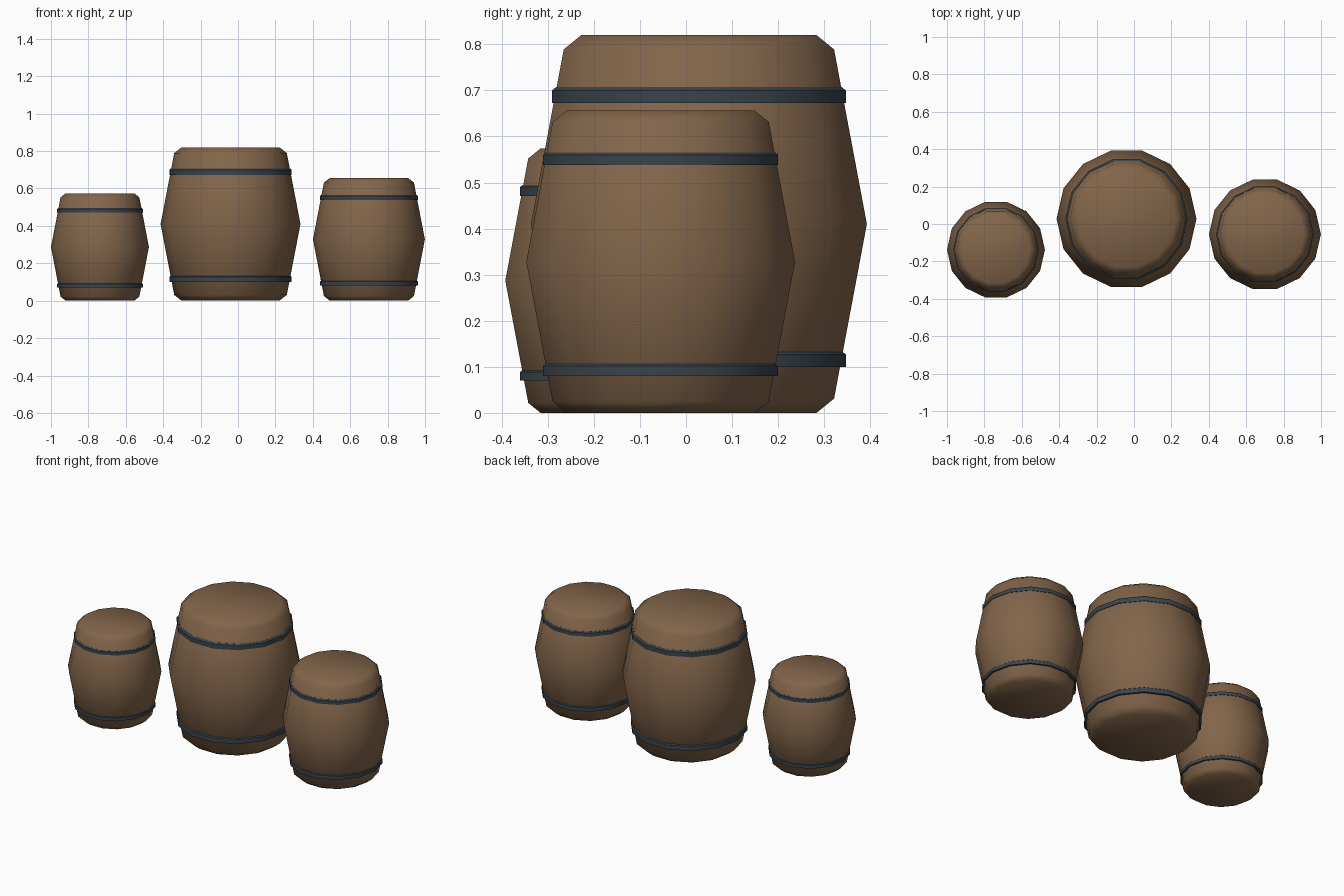
import bpy, bmesh
from math import cos, sin, tau, radians

SIDES = 14

cube = bpy.data.objects.get("Cube")
if cube:
    bpy.data.objects.remove(cube, do_unlink=True)


def material(name, rgb):
    mat = bpy.data.materials.new(name)
    mat.use_nodes = True
    mat.diffuse_color = (*rgb, 1)
    bsdf = next(n for n in mat.node_tree.nodes if n.type == 'BSDF_PRINCIPLED')
    bsdf.inputs["Base Color"].default_value = (*rgb, 1)
    return mat


wood = material("brown wood", (0.225, 0.130, 0.068))
iron = material("dark iron", (0.042, 0.058, 0.073))


def lathe(name, profile, mat, location, scale, closed=False):
    """Spin a (radius, height) profile; cap its ends, or join them if closed."""
    bm = bmesh.new()
    rings = [[bm.verts.new((r * cos(tau * i / SIDES), r * sin(tau * i / SIDES), z))
              for i in range(SIDES)] for r, z in profile]
    pairs = list(zip(rings, rings[1:]))
    if closed:
        pairs.append((rings[-1], rings[0]))
    else:
        bm.faces.new(rings[0])
        bm.faces.new(rings[-1])
    for low, high in pairs:
        for i in range(SIDES):
            j = (i + 1) % SIDES
            bm.faces.new((low[i], low[j], high[j], high[i]))
    bmesh.ops.recalc_face_normals(bm, faces=bm.faces)
    for face in bm.faces:
        face.smooth = True
    mesh = bpy.data.meshes.new(name)
    bm.to_mesh(mesh)
    bm.free()
    mesh.materials.append(mat)
    obj = bpy.data.objects.new(name, mesh)
    bpy.context.collection.objects.link(obj)
    obj.location = location
    obj.scale = (scale,) * 3
    return obj


# Barrel staves with bevelled rims, and a hoop with a bevelled top edge
body = [(0.262, 0), (0.301, 0.031), (0.374, 0.41), (0.301, 0.789), (0.262, 0.82)]
hoop = [(0.29, 0), (0.327, 0), (0.327, 0.027), (0.318, 0.034), (0.29, 0.034)]


def barrel(name, x, y, scale):
    lathe(name + "_barrel", body, wood, (x, y, 0), scale)
    for level, z in (("lower", 0.100), ("upper", 0.673)):
        band = lathe(f"{name}_{level}_hoop", hoop, iron,
                     (x, y, z * scale), scale, closed=True)
        bpy.ops.object.select_all(action='DESELECT')
        band.select_set(True)
        bpy.context.view_layer.objects.active = band
        bpy.ops.object.shade_smooth_by_angle(angle=radians(30))


barrel("large", -0.04, 0.028, 1.0)
barrel("medium", 0.70, -0.055, 0.80)
barrel("small", -0.738, -0.137, 0.70)
